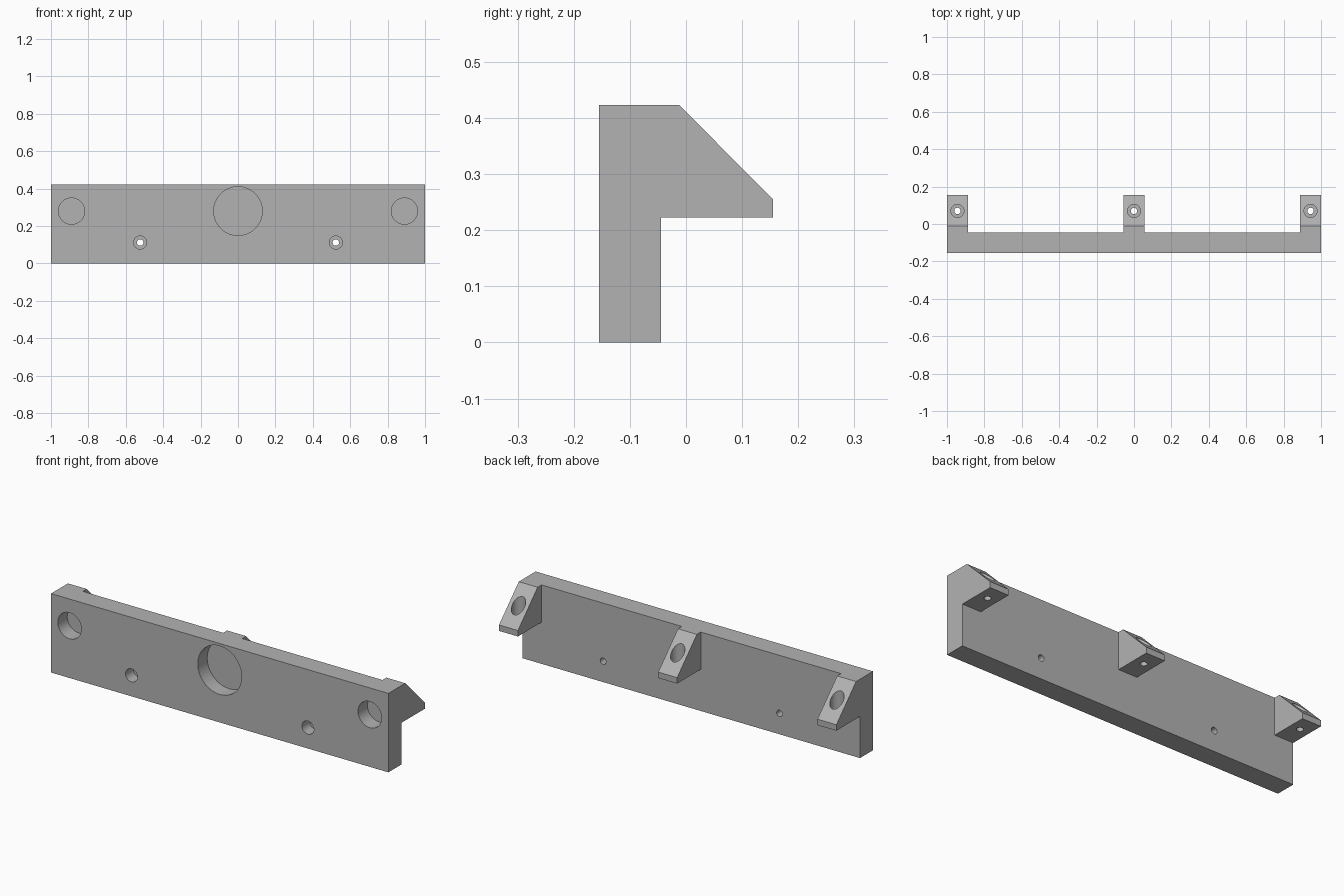
import bpy
import bmesh
import math
from mathutils import Matrix, Vector

if "Cube" in bpy.data.objects:
    bpy.data.objects.remove(bpy.data.objects["Cube"], do_unlink=True)

FRONT, REAR, TOP = -0.155, -0.045, 0.423
POCKET_Z, SCREW_Z, BORE_Y = 0.28, 0.112, 0.07

grey = bpy.data.materials.new("plain grey")
grey.use_nodes = True
grey.diffuse_color = (0.45, 0.45, 0.45, 1)
grey.node_tree.nodes["Principled BSDF"].inputs["Base Color"].default_value = grey.diffuse_color


def make_object(name, bm):
    bmesh.ops.recalc_face_normals(bm, faces=bm.faces)
    mesh = bpy.data.meshes.new(name)
    bm.to_mesh(mesh)
    bm.free()
    mesh.materials.append(grey)
    obj = bpy.data.objects.new(name, mesh)
    bpy.context.collection.objects.link(obj)
    return obj


def side_profile(name, points, x0, x1):
    """Extrude a (y, z) outline from x0 to x1."""
    bm = bmesh.new()
    face = bm.faces.new([bm.verts.new((x0, y, z)) for y, z in points])
    result = bmesh.ops.extrude_face_region(bm, geom=[face])
    moved = [v for v in result["geom"] if isinstance(v, bmesh.types.BMVert)]
    bmesh.ops.translate(bm, verts=moved, vec=(x1 - x0, 0, 0))
    return make_object(name, bm)


def cylinder(name, start, end, radius):
    start, end = Vector(start), Vector(end)
    axis = end - start
    turn = axis.to_track_quat("Z", "Y").to_matrix().to_4x4()
    bm = bmesh.new()
    bmesh.ops.create_cone(bm, cap_ends=True, segments=64, radius1=radius,
                          radius2=radius, depth=axis.length,
                          matrix=Matrix.Translation((start + end) / 2) @ turn)
    return make_object(name, bm)


def combine(base, tool, operation):
    tool.hide_render = True
    mod = base.modifiers.new(tool.name, "BOOLEAN")
    mod.operation, mod.solver, mod.object = operation, "EXACT", tool
    bpy.context.view_layer.objects.active = base
    bpy.ops.object.modifier_apply(modifier=mod.name)
    bpy.data.objects.remove(tool, do_unlink=True)


# Upright plate
plate = side_profile("mounting_plate",
                     [(FRONT, 0), (REAR, 0), (REAR, TOP), (FRONT, TOP)], -1, 1)

# Three sloped lugs on the rear
lug_outline = [(-0.1, 0.223), (0.155, 0.223), (0.155, 0.255), (-0.012, TOP), (-0.1, TOP)]
lug_half = 0.056
lug_centres = (-1 + lug_half, 0, 1 - lug_half)
for x in lug_centres:
    lug = side_profile("lug", lug_outline, x - lug_half, x + lug_half)
    combine(plate, lug, "UNION")

# Blind round pockets in the front
for x, radius in ((-0.89, 0.07), (0, 0.13), (0.89, 0.07)):
    combine(plate, cylinder("pocket", (x, -0.3, POCKET_Z), (x, -0.075, POCKET_Z), radius),
            "DIFFERENCE")

# Counterbored screw holes through the plate
for x in (-0.523, 0.523):
    for end, radius in ((-0.09, 0.035), (0.1, 0.017)):
        combine(plate, cylinder("screw_hole", (x, -0.3, SCREW_Z), (x, end, SCREW_Z), radius),
                "DIFFERENCE")

# Counterbored screw holes down through the lugs
for x in lug_centres:
    for bottom, radius in ((0.255, 0.035), (0.1, 0.017)):
        combine(plate, cylinder("lug_hole", (x, BORE_Y, 0.6), (x, BORE_Y, bottom), radius),
                "DIFFERENCE")

# Crisp edges with smooth bores
bpy.ops.object.select_all(action="DESELECT")
plate.select_set(True)
bpy.context.view_layer.objects.active = plate
bpy.ops.object.shade_smooth_by_angle(angle=math.radians(30))
